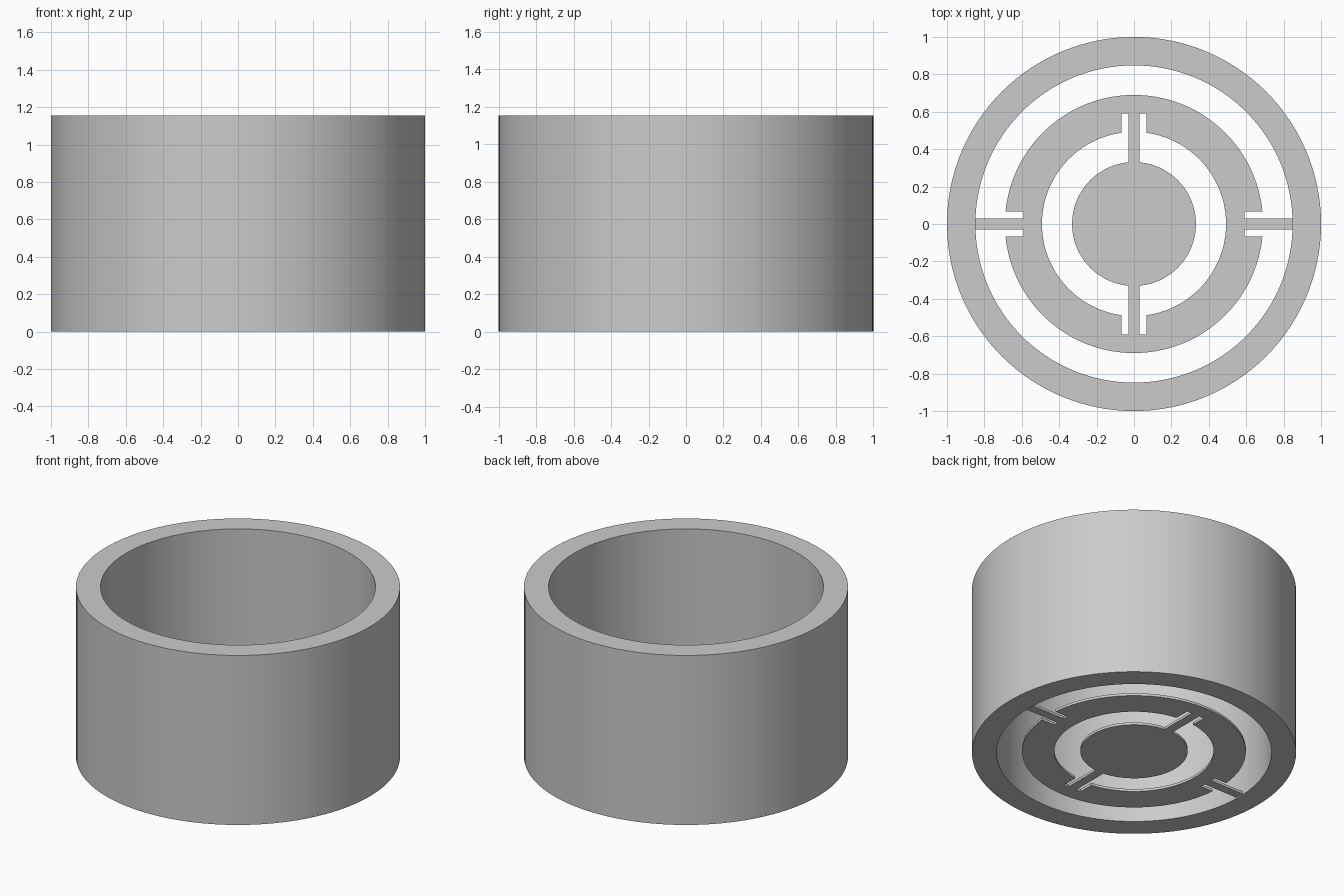
import bpy, bmesh
from math import sin, cos, pi, asin

HEIGHT, WALL_IN = 1.154, 0.848
PLATE = 0.017                       # thickness of the slotted floor
SPOKE, NOTCH, NOTCH_END = 0.03, 0.066, 0.592
SEG = 128

old = bpy.data.objects.get("Cube")
if old:
    bpy.data.objects.remove(old, do_unlink=True)

grey = bpy.data.materials.new("plain grey")
grey.use_nodes = True
GREY = (0.6, 0.6, 0.6, 1)
grey.diffuse_color = GREY
grey.node_tree.nodes["Principled BSDF"].inputs["Base Color"].default_value = GREY


def finish(obj):
    """Weld, orient, colour and smooth one part."""
    bm = bmesh.new()
    bm.from_mesh(obj.data)
    bmesh.ops.remove_doubles(bm, verts=bm.verts, dist=1e-5)
    bmesh.ops.recalc_face_normals(bm, faces=bm.faces)
    bm.to_mesh(obj.data)
    bm.free()
    obj.data.materials.clear()
    obj.data.materials.append(grey)
    bpy.ops.object.select_all(action='DESELECT')
    obj.select_set(True)
    bpy.context.view_layer.objects.active = obj
    bpy.ops.object.shade_smooth_by_angle(angle=pi / 6)


def half_arc(radius, half_width):
    """Upper half circle, stopping half_width above the x axis."""
    a = asin(half_width / radius)
    n = SEG // 2
    return [(radius * cos(a + (pi - 2 * a) * i / n),
             radius * sin(a + (pi - 2 * a) * i / n)) for i in range(n + 1)]


def notched_half(radius):
    """Upper half circle whose two ends step in to the spokes."""
    return ([(NOTCH_END, SPOKE), (NOTCH_END, NOTCH)] + half_arc(radius, NOTCH)
            + [(-NOTCH_END, NOTCH), (-NOTCH_END, SPOKE)])


def turn(points, quarters):
    for _ in range(quarters):
        points = [(-y, x) for x, y in points]
    return points


# Outer wall: a tube turned from a rectangular profile
profile = [(1, 0), (1, HEIGHT), (WALL_IN, HEIGHT), (WALL_IN, 0)]
bm = bmesh.new()
loop = [bm.verts.new((r, 0, z)) for r, z in profile]
edges = [bm.edges.new((loop[i], loop[(i + 1) % 4])) for i in range(4)]
bmesh.ops.spin(bm, geom=loop + edges, cent=(0, 0, 0), axis=(0, 0, 1),
               angle=2 * pi, steps=SEG, use_merge=True)
mesh = bpy.data.meshes.new("outer_wall")
bm.to_mesh(mesh)
bm.free()
wall = bpy.data.objects.new("outer_wall", mesh)
bpy.context.collection.objects.link(wall)
finish(wall)

# Floor: ring with side spokes outside, and a centre disc left between two slots
tip = WALL_IN + 0.002
side = [(tip, SPOKE)] + notched_half(0.69) + [(-tip, SPOKE)]
outline = side + turn(side, 2)
slot = notched_half(0.492) + half_arc(0.331, SPOKE)[::-1]

curve = bpy.data.curves.new("slotted_floor", 'CURVE')
curve.dimensions = '2D'
curve.fill_mode = 'BOTH'
curve.extrude = PLATE / 2
for points in (outline, turn(slot, 1), turn(slot, 3)):
    spline = curve.splines.new('POLY')
    spline.points.add(len(points) - 1)
    for p, (x, y) in zip(spline.points, points):
        p.co = (x, y, PLATE / 2, 1)
    spline.use_cyclic_u = True
floor = bpy.data.objects.new("slotted_floor", curve)
bpy.context.collection.objects.link(floor)
floor.location.z = PLATE / 2
bpy.ops.object.select_all(action='DESELECT')
floor.select_set(True)
bpy.context.view_layer.objects.active = floor
bpy.ops.object.convert(target='MESH')
finish(bpy.context.view_layer.objects.active)
